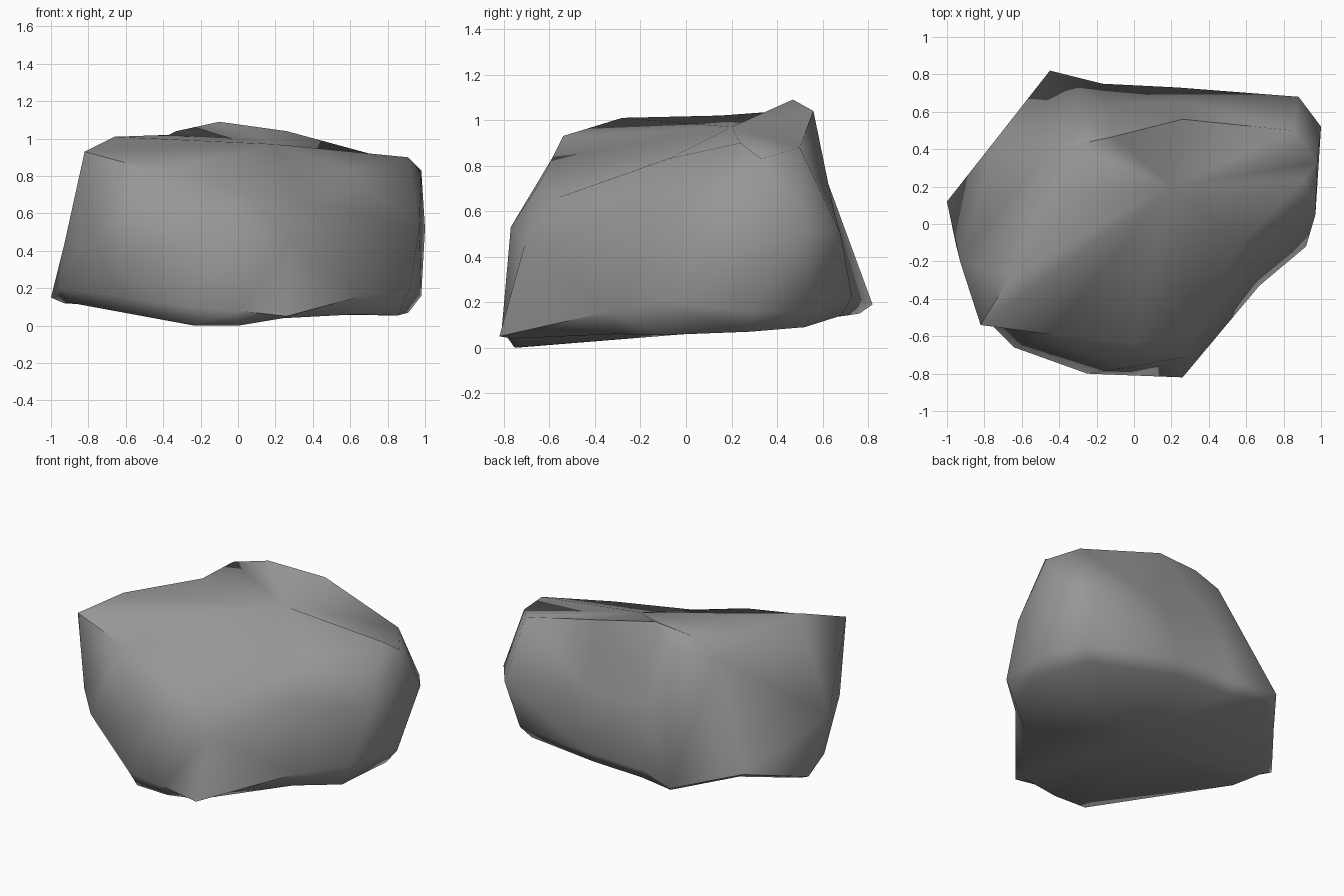
import bpy
import bmesh
import math
from mathutils import Vector

default_cube = bpy.data.objects.get("Cube")
if default_cube:
    bpy.data.objects.remove(default_cube, do_unlink=True)


def make_material(name, colour):
    material = bpy.data.materials.new(name)
    material.use_nodes = True
    material.diffuse_color = colour
    shader = material.node_tree.nodes["Principled BSDF"]
    shader.inputs["Base Color"].default_value = colour
    shader.inputs["Roughness"].default_value = .9
    return material


# Vertical profiles round the boulder: foot height, then low, middle and rim points
profiles = {
    "front": (0, (0, -.81, .08), (-.05, -.77, .53), (0, -.64, .73)),
    "front_corner": (.04, (.26, -.82, .05), (.28, -.71, .45), (.34, -.56, .66)),
    "front_flank": (.06, (.67, -.33, .16), (.62, -.25, .6), (.6, -.08, .83)),
    "side_front": (.055, (.92, -.12, .2), (.97, .05, .52), (.91, .24, .9)),
    "side_rear": (.07, (.98, .3, .16), (1, .52, .52), (.98, .33, .83)),
    "rear_corner": (.09, (.85, .56, .16), (.88, .68, .5), (.85, .5, .88)),
    "rear": (.14, (.23, .73, .22), (.3, .65, .6), (.26, .56, 1.04)),
    "rear_middle": (.14, (-.17, .75, .22), (-.15, .64, .6), (-.1, .47, 1.09)),
    "rear_ridge": (.15, (-.45, .82, .19), (-.23, .53, .98), (-.33, .42, 1.04)),
    "rear_flank": (.18, (-.74, .45, .22), (-.48, .36, .9), (-.37, .15, 1.02)),
    "far_side": (.12, (-1, .12, .15), (-.93, -.2, .43), (-.66, -.28, 1.01)),
    "far_corner": (.12, (-.95, -.12, .2), (-.8, -.5, .41), (-.82, -.54, .93)),
    "far_front": (0, (-.25, -.8, .1), (-.64, -.66, .34), (-.45, -.59, .83)),
}
bottom_centre = Vector((0, 0, .06))
top_centre = Vector((.2, .2, .97))
foot_inset = .93

mesh = bpy.data.meshes.new("boulder")
bm = bmesh.new()

# Turn each profile into a column of vertices, with the foot tucked under
columns = []
for foot_height, low, middle, rim in profiles.values():
    foot = (low[0] * foot_inset, low[1] * foot_inset, foot_height)
    columns.append([bm.verts.new(point) for point in (foot, low, middle, rim)])

# Join neighbouring columns and close the top and underside
bottom = bm.verts.new(bottom_centre)
top = bm.verts.new(top_centre)
for index, column in enumerate(columns):
    following = columns[(index + 1) % len(columns)]
    for level in range(len(column) - 1):
        bm.faces.new((column[level], following[level],
                      following[level + 1], column[level + 1]))
    bm.faces.new((column[-1], following[-1], top))
    bm.faces.new((following[0], column[0], bottom))

bmesh.ops.triangulate(bm, faces=bm.faces[:], quad_method="SHORT_EDGE")
bmesh.ops.recalc_face_normals(bm, faces=bm.faces[:])
bm.to_mesh(mesh)
bm.free()

boulder = bpy.data.objects.new("boulder", mesh)
bpy.context.collection.objects.link(boulder)
mesh.materials.append(make_material("stone grey", (.31, .31, .31, 1)))

# Soft stone faces with crisp edges only at the sharpest turns
bpy.ops.object.select_all(action="DESELECT")
boulder.select_set(True)
bpy.context.view_layer.objects.active = boulder
bpy.ops.object.shade_smooth_by_angle(angle=math.radians(65))
